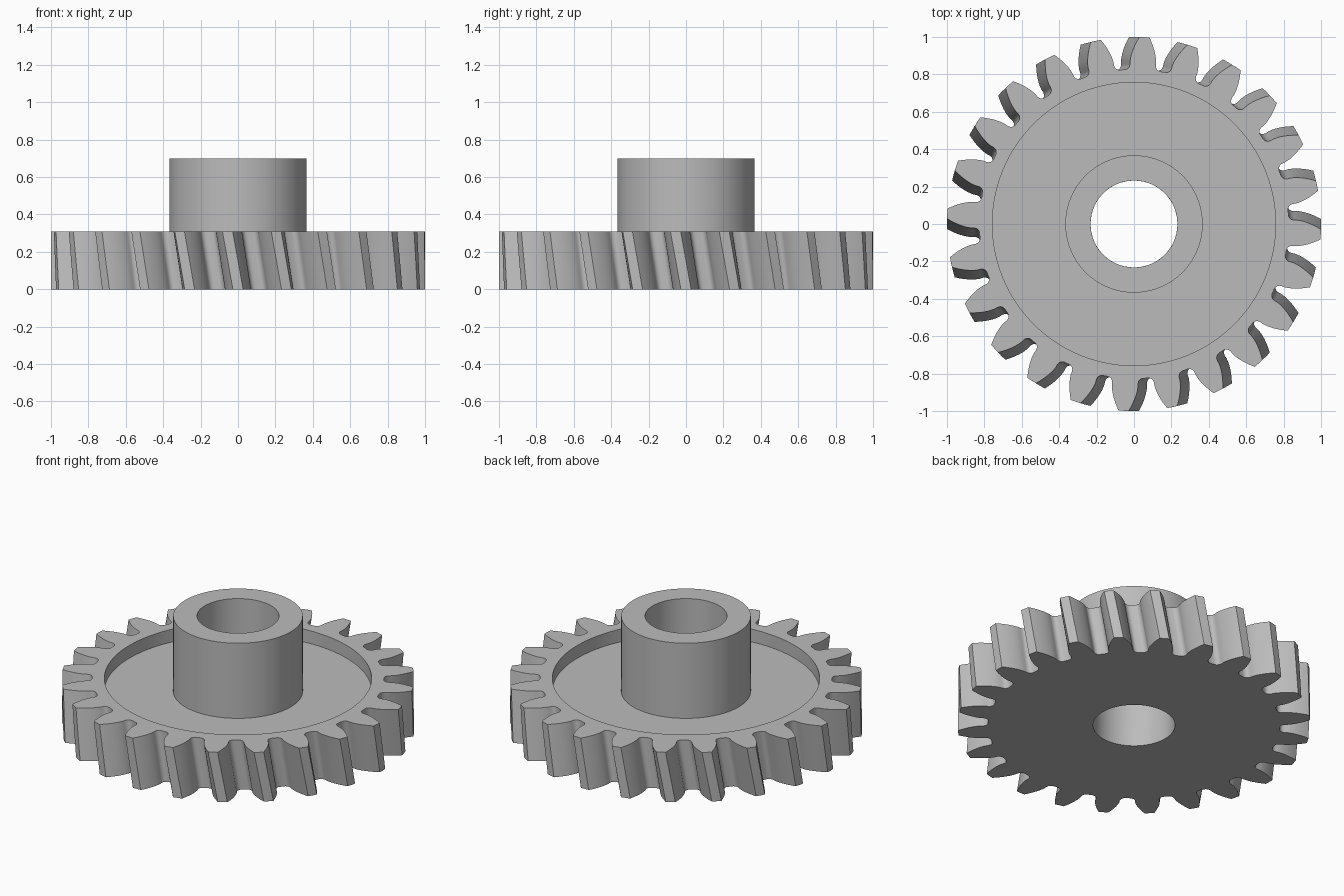
import bpy, bmesh, math

if "Cube" in bpy.data.objects:
    bpy.data.objects.remove(bpy.data.objects["Cube"])

TEETH = 24
R_TIP, R_ROOT, R_BASE = 1.0, 0.827, 0.867
HEIGHT, TWIST, LAYERS = 0.31, -0.056, 6
FILLET = 0.03
PITCH = 2 * math.pi / TEETH


def inv(a):
    return math.tan(a) - a


# Half of one tooth as (angle from gap centre, radius): root fillet, involute flank, tip
half_base = math.pi / (2 * TEETH) + inv(math.radians(20))
gap = PITCH / 2 - half_base
rc = R_ROOT + FILLET
half = []
for i in range(6):
    t = math.pi / 2 * i / 5
    half.append((gap - FILLET / rc * (1 - math.sin(t)), rc - FILLET * math.cos(t)))
for i in range(8):
    r = 0.873 + (R_TIP - 0.873) * i / 7
    half.append((gap + inv(math.acos(R_BASE / r)), r))
tooth = half + [(PITCH / 2, R_TIP)] + [(PITCH - a, r) for a, r in reversed(half)]
profile = [((k - 0.5) * PITCH + a, r) for k in range(TEETH) for a, r in tooth]

bm = bmesh.new()


def loop(z, radius=None, turn=0.0):
    return [bm.verts.new(((radius or r) * math.cos(a + turn),
                          (radius or r) * math.sin(a + turn), z)) for a, r in profile]


# Twisted toothed rim, then recess, hub and bore, closed back to the underside
loops = [loop(HEIGHT * i / LAYERS, None, TWIST * i / LAYERS) for i in range(LAYERS + 1)]
for radius, z in [(0.757, HEIGHT), (0.757, 0.23), (0.367, 0.23),
                  (0.367, 0.70), (0.232, 0.70), (0.232, 0.0)]:
    loops.append(loop(z, radius, TWIST if z > 0 else 0.0))
n = len(profile)
for a, b in zip(loops, loops[1:] + loops[:1]):
    for i in range(n):
        j = (i + 1) % n
        bm.faces.new((a[i], a[j], b[j], b[i]))
bmesh.ops.recalc_face_normals(bm, faces=bm.faces)

mesh = bpy.data.meshes.new("helical_gear")
bm.to_mesh(mesh)
bm.free()
gear = bpy.data.objects.new("helical_gear", mesh)
bpy.context.collection.objects.link(gear)

# Plain grey metal
grey = bpy.data.materials.new("grey metal")
grey.diffuse_color = (0.5, 0.5, 0.5, 1)
grey.use_nodes = True
grey.node_tree.nodes["Principled BSDF"].inputs["Base Color"].default_value = grey.diffuse_color
mesh.materials.append(grey)

bpy.context.view_layer.objects.active = gear
gear.select_set(True)
bpy.ops.object.shade_smooth_by_angle(angle=math.radians(30))
